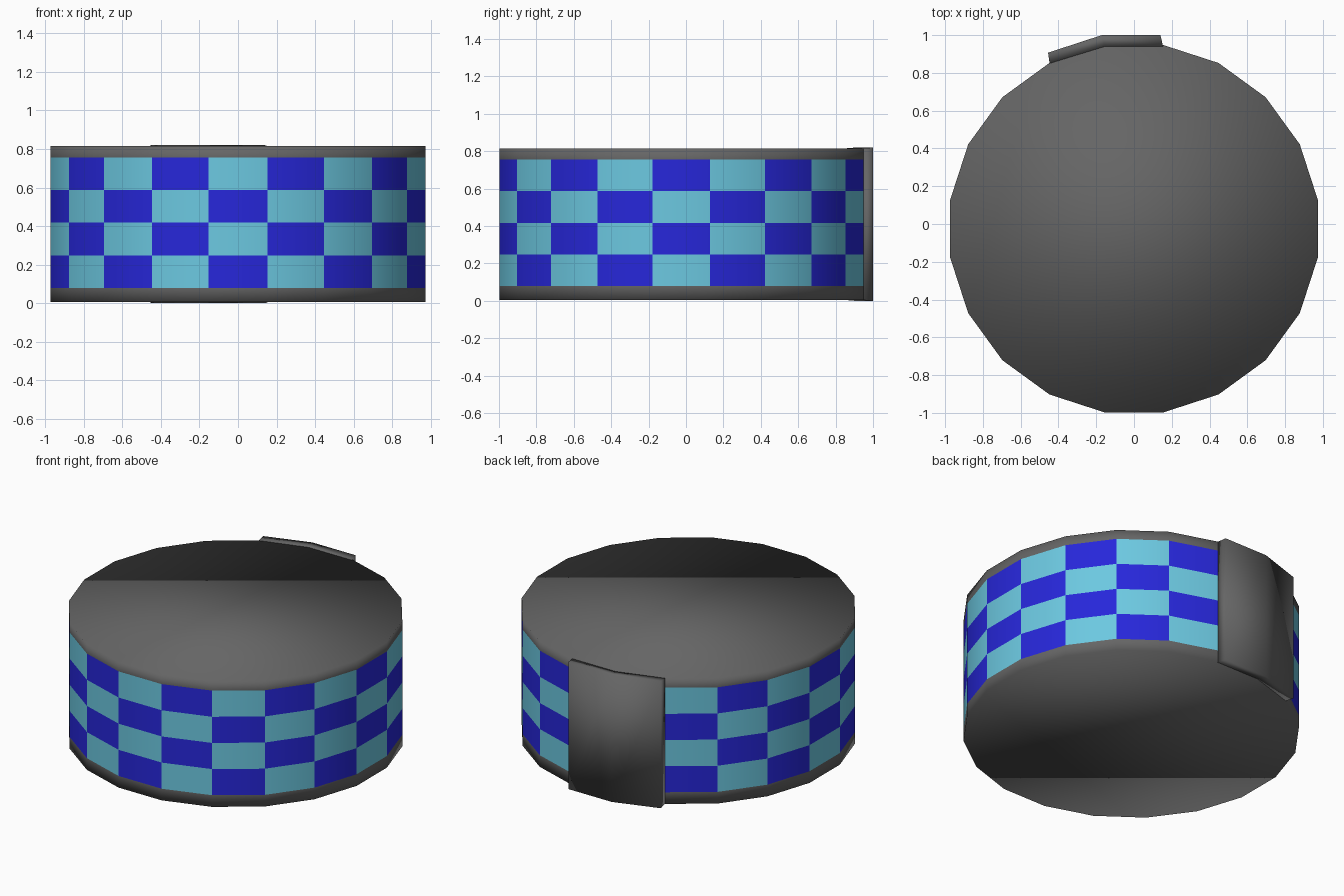
import bpy, bmesh
from math import sin, cos, pi

if "Cube" in bpy.data.objects:
    bpy.data.objects.remove(bpy.data.objects["Cube"])

SIDES, R, CY = 20, 0.985, -0.025
Z_BOTTOM, Z_LOW, Z_HIGH, Z_TOP = 0.005, 0.08, 0.755, 0.815
ROWS = 4
HIDDEN = (10, 11)          # facets covered by the end flap


def material(name, rgb):
    m = bpy.data.materials.new(name)
    m.diffuse_color = (*rgb, 1)
    m.use_nodes = True
    m.node_tree.nodes["Principled BSDF"].inputs["Base Color"].default_value = m.diffuse_color
    return m


grey = material("dark_grey", (0.13, 0.13, 0.13))
cyan = material("light_blue", (0.15, 0.58, 0.75))
blue = material("deep_blue", (0.02, 0.02, 0.70))


def ring(bm, z):
    # facet 0 faces the front, counting towards +x
    return [bm.verts.new((R * sin((k - 0.5) * 2 * pi / SIDES),
                          CY - R * cos((k - 0.5) * 2 * pi / SIDES), z))
            for k in range(SIDES)]


def finish(bm, name, mats):
    for f in bm.faces:
        f.smooth = True
    mesh = bpy.data.meshes.new(name)
    bm.to_mesh(mesh)
    bm.free()
    for m in mats:
        mesh.materials.append(m)
    ob = bpy.data.objects.new(name, mesh)
    bpy.context.collection.objects.link(ob)
    return ob


# Drum: flat caps, narrow rims, plain wall only behind the flap
bm = bmesh.new()
rings = [ring(bm, z) for z in (Z_BOTTOM, Z_LOW, Z_HIGH, Z_TOP)]
for level, (a, b) in enumerate(zip(rings, rings[1:])):
    for k in range(SIDES):
        if level == 1 and k not in HIDDEN:
            continue
        n = (k + 1) % SIDES
        bm.faces.new((a[k], a[n], b[n], b[k]))
bm.faces.new(rings[0][::-1])
bm.faces.new(rings[-1])
finish(bm, "drum_body", [grey])

# Checkered wrap label
bm = bmesh.new()
rings = [ring(bm, Z_LOW + (Z_HIGH - Z_LOW) * i / ROWS) for i in range(ROWS + 1)]
for i, (a, b) in enumerate(zip(rings, rings[1:])):
    for k in range(SIDES):
        if k in HIDDEN:
            continue
        n = (k + 1) % SIDES
        f = bm.faces.new((a[k], a[n], b[n], b[k]))
        f.material_index = (k + i + ROWS - 1) % 2
bm.verts.ensure_lookup_table()
for v in [v for v in bm.verts if not v.link_faces]:
    bm.verts.remove(v)
finish(bm, "checkered_label", [cyan, blue])

# Raised end flap at the back, slightly taller than the drum
outline = [(0.154, 0.94), (0.14, 1.0), (-0.17, 1.0),
           (-0.455, 0.907), (-0.447, 0.85), (-0.154, 0.94)]
bm = bmesh.new()
lo, hi = [[bm.verts.new((x, y, out if 1 <= i <= 3 else base))
           for i, (x, y) in enumerate(outline)]
          for out, base in ((0.0, Z_BOTTOM), (0.82, Z_TOP))]
for i in range(len(outline)):
    j = (i + 1) % len(outline)
    bm.faces.new((lo[i], lo[j], hi[j], hi[i]))
# Caps as quads: the flap follows the two facets behind it
for s in ((0, 1, 2, 5), (5, 2, 3, 4)):
    bm.faces.new([hi[i] for i in s])
    bm.faces.new([lo[i] for i in reversed(s)])
bmesh.ops.recalc_face_normals(bm, faces=bm.faces)
finish(bm, "end_flap", [grey])
